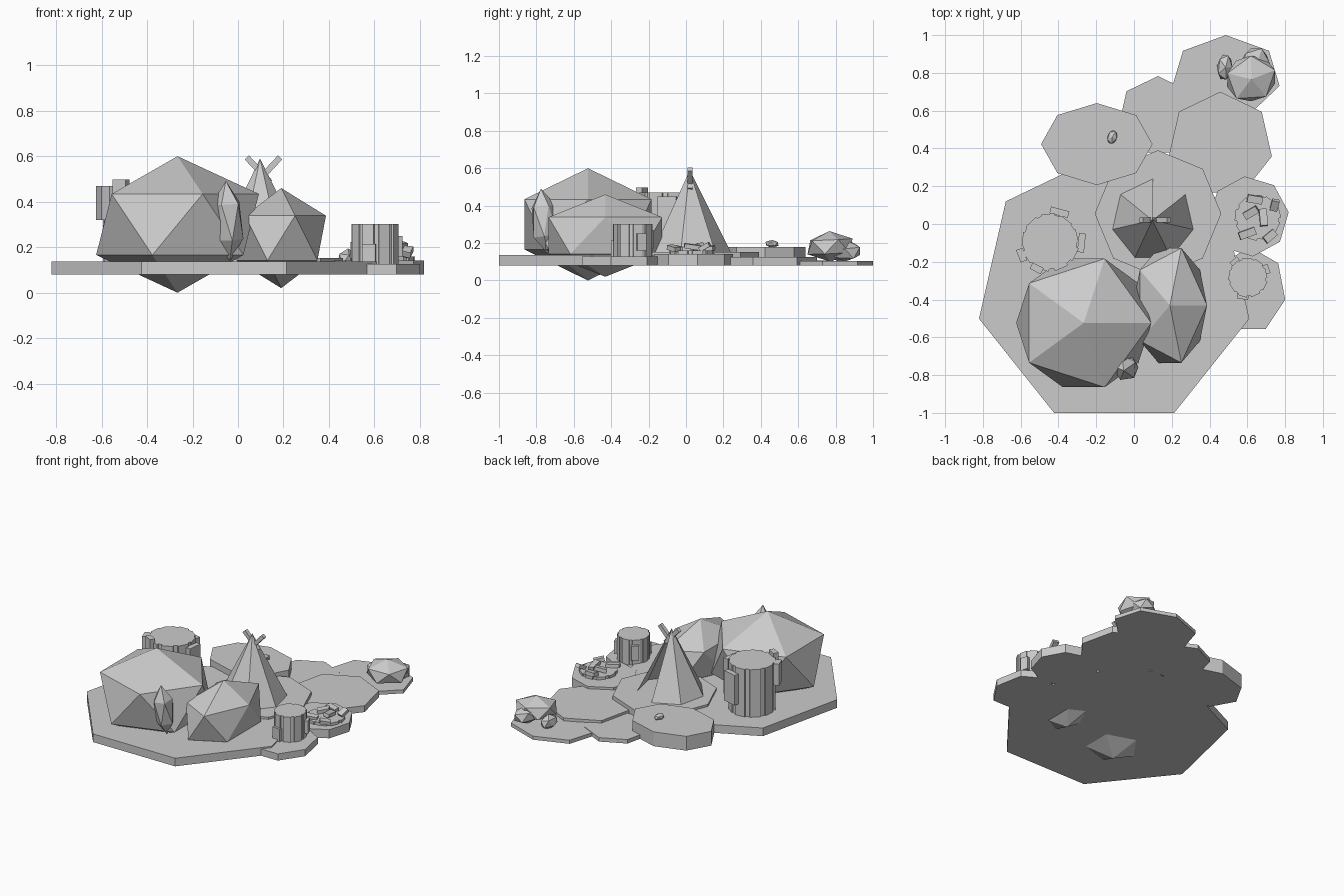
import bpy, bmesh, math, random
from mathutils import Matrix, Vector

if "Cube" in bpy.data.objects:
    bpy.data.objects.remove(bpy.data.objects["Cube"])

random.seed(4)
grey = bpy.data.materials.new("stone grey")
grey.diffuse_color = (0.6, 0.6, 0.6, 1)
grey.use_nodes = True
grey.node_tree.nodes["Principled BSDF"].inputs["Base Color"].default_value = grey.diffuse_color


def finish(name, bm):
    me = bpy.data.meshes.new(name)
    bm.to_mesh(me)
    bm.free()
    me.materials.append(grey)
    ob = bpy.data.objects.new(name, me)
    bpy.context.collection.objects.link(ob)
    return ob


def prism(name, pts, z0, z1):
    """Extrude a flat outline from z0 to z1."""
    bm = bmesh.new()
    low = [bm.verts.new((x, y, z0)) for x, y in pts]
    top = [bm.verts.new((x, y, z1)) for x, y in pts]
    n = len(pts)
    bm.faces.new(top)
    bm.faces.new(low[::-1])
    for i in range(n):
        j = (i + 1) % n
        bm.faces.new((low[i], low[j], top[j], top[i]))
    return finish(name, bm)


def ring(n, cx, cy, rx, ry, start=90):
    return [(cx + rx * math.cos(math.radians(start + 360 * i / n)),
             cy + ry * math.sin(math.radians(start + 360 * i / n))) for i in range(n)]


def rock(name, loc, scale, rot=(0, 0, 0)):
    bm = bmesh.new()
    bmesh.ops.create_icosphere(bm, subdivisions=1, radius=1)
    ob = finish(name, bm)
    ob.location, ob.scale, ob.rotation_euler = loc, scale, rot


def block(name, loc, size, rot=(0, 0, 0)):
    bm = bmesh.new()
    bmesh.ops.create_cube(bm, size=1)
    ob = finish(name, bm)
    ob.location, ob.scale, ob.rotation_euler = loc, size, rot


def stump(name, cx, cy, r, z0, z1, teeth=9):
    """Trunk with shallow vertical bark grooves."""
    pts = []
    for i in range(teeth):
        a = 2 * math.pi * i / teeth
        step = 2 * math.pi / teeth
        out = r * random.uniform(0.95, 1.0)
        for f, rad in ((0.0, out), (0.68, out), (0.72, r * 0.91), (0.97, r * 0.91)):
            pts.append((cx + rad * math.cos(a + f * step), cy + rad * math.sin(a + f * step)))
    prism(name, pts, z0, z1)


# ground slabs: sides, centre x, centre y, radius x, radius y, top height, start angle
slabs = {
    "main_slab": (7, -0.105, -0.338, 0.734, 0.734, 0.137, 90),
    "tent_slab": (8, 0.127, 0.055, 0.335, 0.335, 0.152, 90),
    "left_slab": (8, -0.197, 0.423, 0.295, 0.217, 0.18, 90),
    "step_slab": (7, 0.127, 0.57, 0.213, 0.213, 0.108, 90),
    "middle_slab": (7, 0.457, 0.42, 0.28, 0.28, 0.125, 90),
    "back_slab": (7, 0.487, 0.78, 0.291, 0.22, 0.105, 90),
    "log_slab": (8, 0.607, 0.04, 0.213, 0.213, 0.141, 6),
    "side_slab": (7, 0.615, -0.35, 0.19, 0.228, 0.127, 90),
}
for name, (n, cx, cy, rx, ry, z, a) in slabs.items():
    prism(name, ring(n, cx, cy, rx, ry, a), 0.08, z)

# boulders
rock("big_boulder", (-0.266, -0.524, 0.3), (0.4, 0.4, 0.3))
rock("second_boulder", (0.19, -0.431, 0.24), (0.22, 0.357, 0.22))
rock("standing_stone", (-0.045, -0.755, 0.315), (0.07, 0.08, 0.178), (0.08, -0.1, 0.5))
rock("back_boulder", (0.62, 0.77, 0.182), (0.15, 0.135, 0.082), (0.05, 0, 0.35))
rock("back_boulder_small", (0.64, 0.85, 0.16), (0.095, 0.085, 0.06), (0.2, 0.1, 1.2))
rock("back_pebble", (0.48, 0.83, 0.145), (0.045, 0.075, 0.05), (0, 0.1, -0.1))
rock("left_pebble", (-0.115, 0.46, 0.196), (0.028, 0.04, 0.022), (0, 0, -0.3))

# tent: seven-sided cone with one side open
bm = bmesh.new()
apex = bm.verts.new((0.097, 0.02, 0.59))
base = [bm.verts.new((x, y, 0.15)) for x, y in ring(7, 0.1, 0.02, 0.22, 0.22)]
for i in range(6):
    bm.faces.new((base[i], base[i + 1], apex))
finish("tent_cover", bm)

# crossed poles at the tent top
for side in (-1, 1):
    block("tent_pole", (0.112 + side * 0.022, 0.022, 0.54), (0.026, 0.026, 0.15),
          (0, side * math.radians(43), 0))

# tall stump with loose bark plates
stump("tall_stump", -0.445, -0.095, 0.158, 0.13, 0.47)
for x, y, z0, z1, w, a in ((-0.395, 0.062, 0.22, 0.43, 0.1, -15),
                           (-0.278, -0.1, 0.2, 0.45, 0.1, 84),
                           (-0.515, -0.235, 0.3, 0.497, 0.065, -28),
                           (-0.595, -0.165, 0.32, 0.47, 0.07, 110)):
    block("tall_stump_bark", (x, y, (z0 + z1) / 2), (w, 0.036, z1 - z0),
          (0, 0, math.radians(a)))

# short stump with loose bark plates
stump("short_stump", 0.602, -0.282, 0.108, 0.12, 0.303)
for x, y, z0, z1, w, a in ((0.576, -0.383, 0.127, 0.215, 0.06, -8),
                           (0.7, -0.24, 0.16, 0.25, 0.05, 110),
                           (0.535, -0.2, 0.17, 0.27, 0.05, 40)):
    block("short_stump_bark", (x, y, (z0 + z1) / 2), (w, 0.03, z1 - z0),
          (0, 0, math.radians(a)))

# broken log base with pieces lying on it
stump("broken_stump", 0.655, 0.035, 0.125, 0.13, 0.16)
for x, y, z, w, a, tilt in ((0.685, 0.035, 0.18, 0.09, 95, 0.15),
                            (0.62, 0.06, 0.18, 0.08, 30, -0.25),
                            (0.6, -0.05, 0.17, 0.09, 20, 0.1),
                            (0.72, -0.065, 0.172, 0.07, 40, 0.2),
                            (0.745, 0.1, 0.18, 0.06, 75, -0.5),
                            (0.64, 0.13, 0.172, 0.08, -10, 0.1)):
    block("broken_bark", (x, y, z), (w, 0.04, 0.025), (0.1, tilt, math.radians(a)))
